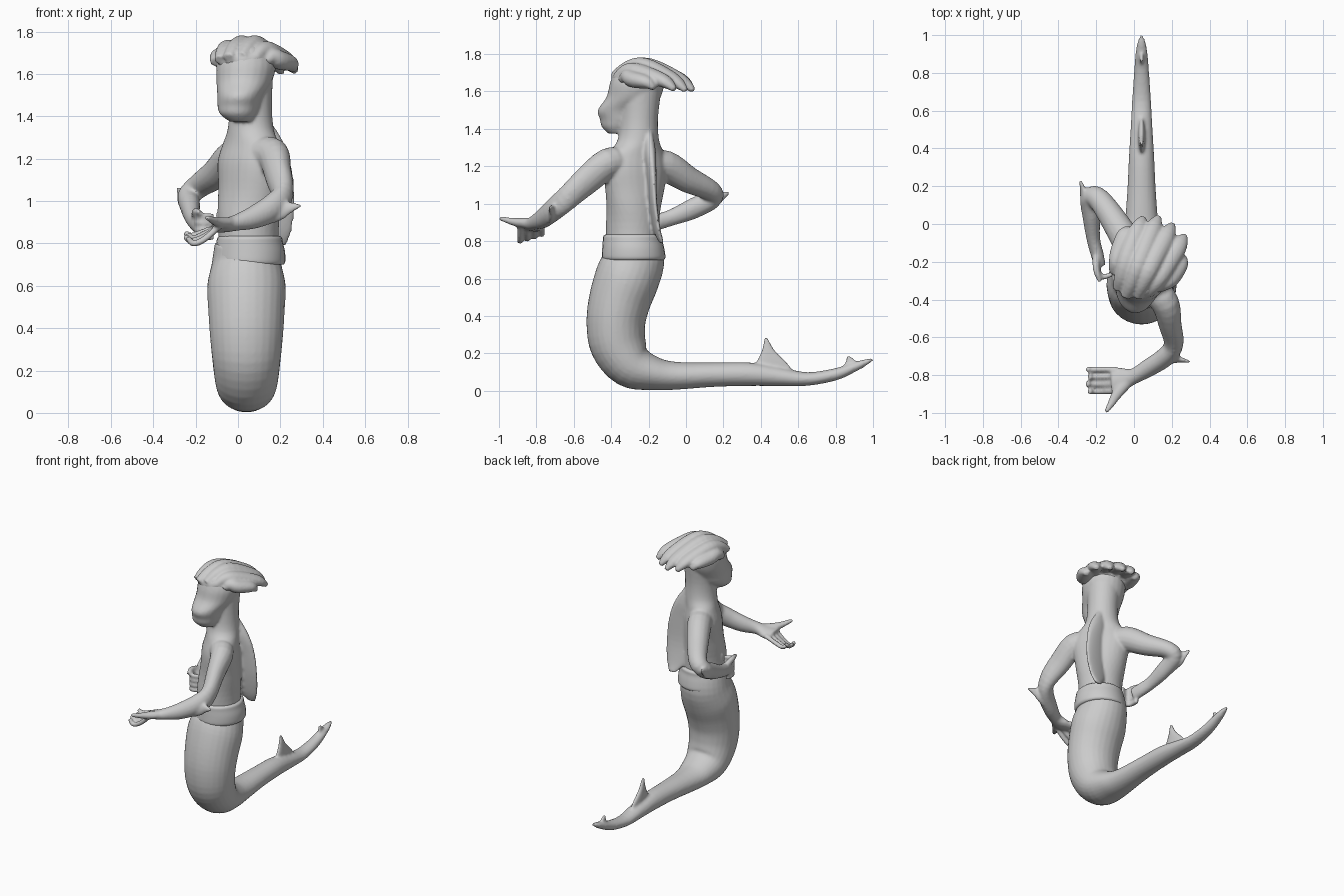
import bpy, bmesh, math
from mathutils import Vector as V


def spline(rows, steps):
    """Catmull-Rom through rows of numbers."""
    out = []
    for i in range(len(rows) - 1):
        p = [rows[max(0, min(len(rows) - 1, i + k))] for k in (-1, 0, 1, 2)]
        for s in range(steps):
            t = s / steps
            out.append([0.5 * (2 * b + (c - a) * t + (2 * a - 5 * b + 4 * c - d) * t * t
                               + (3 * b - a - 3 * c + d) * t ** 3) for a, b, c, d in zip(*p)])
    out.append(list(rows[-1]))
    return out


def loft(name, rows, side=(1, 0, 0), normal=None, n=20, steps=4):
    """Closed skin of ellipses: rows are x, y, z, half width, half depth (, yaw degrees)."""
    rows = spline(rows, steps)
    bm = bmesh.new()
    rings = []
    for i, r in enumerate(rows):
        c = V(r[:3])
        t = V(normal) if normal else (V(rows[min(i + 1, len(rows) - 1)][:3]) - V(rows[max(i - 1, 0)][:3])).normalized()
        s = V(side)
        if len(r) > 5:
            s = V((math.cos(math.radians(r[5])), math.sin(math.radians(r[5])), 0))
        s = (s - t * s.dot(t)).normalized()
        u = t.cross(s)
        a, b = max(r[3], 0.003), max(r[4], 0.003)
        rings.append([bm.verts.new(c + s * a * math.cos(2 * math.pi * k / n) + u * b * math.sin(2 * math.pi * k / n))
                      for k in range(n)])
    for p, q in zip(rings, rings[1:]):
        for k in range(n):
            bm.faces.new((p[k], p[(k + 1) % n], q[(k + 1) % n], q[k]))
    bm.faces.new(rings[0][::-1])
    bm.faces.new(rings[-1])
    bmesh.ops.recalc_face_normals(bm, faces=bm.faces)
    for f in bm.faces:
        f.smooth = True
    me = bpy.data.meshes.new(name)
    bm.to_mesh(me)
    bm.free()
    ob = bpy.data.objects.new(name, me)
    bpy.context.collection.objects.link(ob)
    return ob


def fuse(name, parts, voxel, smooth):
    """Join overlapping parts and melt them into one skin."""
    bpy.ops.object.select_all(action='DESELECT')
    for p in parts:
        p.select_set(True)
    ob = parts[0]
    bpy.context.view_layer.objects.active = ob
    bpy.ops.object.join()
    ob.name = name
    m = ob.modifiers.new("melt", 'REMESH')
    m.mode, m.voxel_size, m.use_smooth_shade = 'VOXEL', voxel, True
    s = ob.modifiers.new("soften", 'SMOOTH')
    s.factor, s.iterations = 0.5, smooth
    return ob


Z = (0, 0, 1)
CX = 0.04

# Fish tail, from the waist round the bend to the tip, with its fins
tail = [(-.285, .80, .15, .15), (-.28, .70, .165, .165), (-.315, .6, .185, .172), (-.355, .48, .18, .165),
        (-.375, .36, .172, .157), (-.36, .24, .16, .15), (-.29, .135, .145, .125), (-.17, .092, .12, .09),
        (-.05, .08, .095, .074), (.15, .086, .077, .065), (.35, .088, .067, .062), (.5, .075, .058, .05),
        (.65, .063, .05, .036), (.8, .088, .04, .032), (.9, .127, .032, .025), (.96, .152, .022, .016),
        (1.0, .168, .006, .006)]
scales = [loft("tail", [(CX,) + r for r in tail], n=28)]
scales.append(loft("tail_fin", [(CX, .45, .08, .15, .02), (CX, .455, .15, .085, .019), (CX, .44, .215, .036, .014),
                                (CX, .427, .285, .008, .008)], side=(0, 1, 0), normal=Z))
scales.append(loft("tail_tip_fin", [(CX, .89, .12, .06, .014), (CX, .885, .15, .035, .012),
                                    (CX, .868, .185, .01, .008)], side=(0, 1, 0), normal=Z))
fuse("tail", scales, .009, 2)

# Sash at the waist, hugging the tail
loft("waist_sash", [(.055, -.28, .70, .16, .162), (.055, -.28, .715, .168, .17), (.056, -.282, .76, .166, .166),
                    (.055, -.285, .80, .158, .16), (.055, -.285, .825, .153, .158), (.055, -.285, .835, .143, .145)],
     normal=Z, n=28)

# Torso turned towards -x, with neck
flesh = [loft("torso", [(.05, -.285, .76, .14, .14, 0), (.05, -.285, .9, .145, .142, -25),
                        (.055, -.275, 1.05, .168, .132, -50), (.055, -.27, 1.18, .19, .125, -53),
                        (.06, -.265, 1.27, .165, .108, -53), (.06, -.255, 1.34, .115, .105, -53),
                        (.06, -.25, 1.45, .1, .1, -53), (.06, -.24, 1.6, .108, .105, -53)], normal=Z, n=28)]
# Head with jutting muzzle
flesh.append(loft("head", [(.01, -.37, 1.375, .05, .045), (.0, -.36, 1.41, .085, .09),
                           (.003, -.335, 1.45, .1, .125), (.01, -.325, 1.5, .108, .147),
                           (.03, -.28, 1.57, .132, .145), (.04, -.26, 1.65, .14, .145),
                           (.04, -.25, 1.72, .11, .12), (.04, -.24, 1.755, .05, .05)], normal=Z, n=24))
# Back fin, growing out of the nape
flesh.append(loft("back_fin", [(.115, -.2, 1.39, .03, .02), (.14, -.195, 1.28, .075, .032),
                               (.165, -.187, 1.16, .09, .026), (.175, -.178, 1.0, .095, .02),
                               (.185, -.155, .86, .07, .017), (.20, -.13, .79, .025, .012)],
                  side=(1, .15, 0), normal=Z))


def limb(name, rows):
    flesh.append(loft(name, rows, side=(.1, .2, 1), n=16))


# Reaching arm with elbow spine and open hand
limb("reaching_arm", [(.1, -.34, 1.22, .08, .08), (.165, -.42, 1.215, .082, .075), (.19, -.53, 1.125, .078, .06),
                      (.21, -.635, 1.03, .065, .052), (.17, -.70, .975, .064, .052), (.08, -.76, .925, .055, .048),
                      (0, -.805, .9, .04, .042), (-.06, -.82, .885, .032, .06), (-.12, -.825, .875, .024, .06)])
limb("reaching_elbow_spine", [(.10, -.74, .93, .055, .022), (.2, -.715, .96, .05, .022), (.25, -.72, .97, .026, .014),
                              (.298, -.73, .98, .007, .007)])
for i in range(4):
    y = -.77 - .039 * i
    x = .012 * (i % 2)
    limb("finger", [(-.09, y, .88, .016, .015), (-.16, y, .855 - .012 * i, .016, .015),
                    (-.225 + x, y, .835 - .012 * i, .015, .015), (-.25 + x, y, .855 - .008 * i, .014, .014)])
limb("thumb", [(-.03, -.83, .895, .03, .032), (-.09, -.90, .9, .024, .028), (-.12, -.95, .91, .017, .02),
               (-.148, -.995, .923, .012, .012)])

# Arm with the hand resting on the hip
limb("hip_arm", [(.02, -.22, 1.2, .08, .08), (-.03, -.11, 1.2, .085, .08), (-.1, .01, 1.13, .072, .072),
                 (-.185, .13, 1.07, .056, .06), (-.23, .135, 1.025, .055, .055), (-.225, .03, .97, .055, .046),
                 (-.215, -.08, .925, .044, .036), (-.195, -.16, .9, .045, .034), (-.18, -.22, .885, .045, .03)])
limb("hip_elbow_spine", [(-.23, .04, .98, .055, .022), (-.26, .14, 1.02, .05, .022), (-.272, .19, 1.04, .026, .014),
                         (-.285, .232, 1.06, .007, .007)])
for i in range(4):
    z = .93 - .034 * i
    limb("finger", [(-.19, -.19, z, .016, .016), (-.19, -.25, z, .016, .016), (-.165, -.28, z, .015, .015),
                    (-.115, -.265, z, .013, .013)])
limb("thumb", [(-.2, -.16, .92, .025, .02), (-.2, -.24, .95, .018, .018), (-.18, -.305, .945, .012, .012)])
fuse("body", flesh, .009, 4)

# Thick swept-back locks: start, crown and tip points
locks = [((-.105, -.26, 1.655), (-.075, -.15, 1.67), (-.03, -.02, 1.625)),
         ((-.085, -.345, 1.665), (-.035, -.18, 1.715), (.05, .035, 1.615)),
         ((-.045, -.385, 1.675), (.03, -.2, 1.735), (.13, .04, 1.605)),
         ((.015, -.385, 1.68), (.09, -.22, 1.735), (.205, .0, 1.605)),
         ((.075, -.37, 1.675), (.15, -.255, 1.705), (.27, -.06, 1.61)),
         ((.125, -.34, 1.66), (.195, -.28, 1.665), (.265, -.17, 1.615))]
hair = [loft("hair_cap", [(.03, -.26, 1.62, .125, .13), (.035, -.25, 1.67, .14, .15), (.04, -.24, 1.71, .125, .135),
                          (.04, -.235, 1.745, .07, .08), (.04, -.235, 1.755, .02, .02)], normal=Z)]
for s, m, t in locks:
    lift = V((0, 0, .018))
    s, m, t = V(s), V(m), V(t)
    q = m.lerp(t, .7) + lift
    hair.append(loft("lock", [(*s, .028, .024), (*(s.lerp(m, .45) + lift), .043, .04), (*m, .052, .045),
                              (*q, .048, .036), (*t, .016, .014)], side=(.8, -.55, 0), n=14))
fuse("hair", hair, .009, 1)
